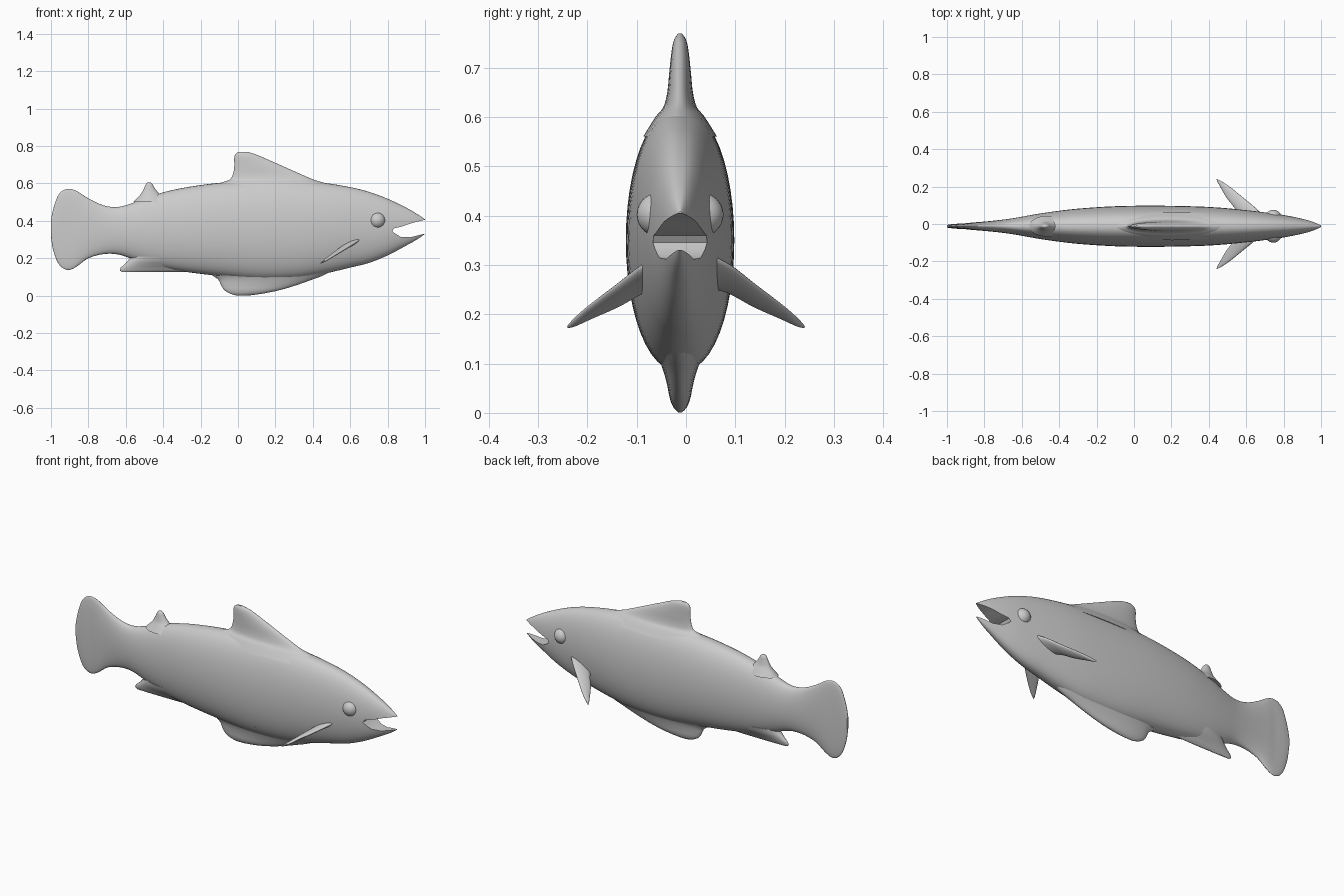
import bpy, bmesh, math
from mathutils import Vector

cube = bpy.data.objects.get("Cube")
if cube:
    bpy.data.objects.remove(cube)

grey = bpy.data.materials.new("Fish grey")
grey.use_nodes = True
grey.diffuse_color = (0.6, 0.6, 0.6, 1)
grey.node_tree.nodes["Principled BSDF"].inputs["Base Color"].default_value = grey.diffuse_color

MID = -0.012  # centre plane of the body


def spline(rows, steps):
    """Smoothly interpolate a list of equal-length tuples."""
    out = []
    for i in range(len(rows) - 1):
        a, b, c, d = (rows[max(0, min(len(rows) - 1, k))] for k in range(i - 1, i + 3))
        for s in range(steps):
            t = s / steps
            out.append([q + t * ((r - p) / 2 + t * ((p - 2.5 * q + 2 * r - e / 2)
                        + t * (1.5 * (q - r) + (e - p) / 2)))
                        for p, q, r, e in zip(a, b, c, d)])
    return out + [list(rows[-1])]


def finish(name, bm, angle=50):
    bmesh.ops.recalc_face_normals(bm, faces=bm.faces[:])
    mesh = bpy.data.meshes.new(name)
    bm.to_mesh(mesh)
    bm.free()
    mesh.materials.append(grey)
    ob = bpy.data.objects.new(name, mesh)
    bpy.context.collection.objects.link(ob)
    smooth(ob, angle)
    return ob


def smooth(ob, angle):
    bpy.ops.object.select_all(action='DESELECT')
    ob.select_set(True)
    bpy.context.view_layer.objects.active = ob
    bpy.ops.object.shade_smooth_by_angle(angle=math.radians(angle))


def loft(name, sections, sides=32, power=1.0):
    """Skin rounded rings, each given as centre, long half-axis, short half-axis."""
    bm = bmesh.new()
    rings = []
    for centre, long, short in sections:
        ring = []
        for k in range(sides):
            a = math.tau * k / sides
            c, s = math.cos(a), math.sin(a)
            ring.append(bm.verts.new(centre + long * c
                                     + short * math.copysign(abs(s) ** power, s)))
        rings.append(ring)
    for r0, r1 in zip(rings, rings[1:]):
        for k in range(sides):
            j = (k + 1) % sides
            bm.faces.new((r0[k], r0[j], r1[j], r1[k]))
    bm.faces.new(rings[0])
    bm.faces.new(rings[-1])
    return finish(name, bm)


# Body and tail: x, top, bottom, half width
body_rows = [
    (-1.0, .40, .32, .007), (-.99, .455, .25, .009), (-.965, .53, .18, .012),
    (-.935, .563, .146, .014), (-.9, .571, .138, .016), (-.86, .558, .157, .02),
    (-.8, .52, .2, .025), (-.72, .483, .222, .033), (-.64, .474, .22, .044),
    (-.55, .5, .19, .06), (-.45, .538, .158, .076), (-.3, .575, .13, .094),
    (-.1, .603, .105, .107), (.1, .615, .085, .11), (.3, .615, .09, .107),
    (.45, .604, .115, .1), (.6, .58, .15, .086), (.7, .555, .175, .074),
    (.8, .518, .215, .06), (.9, .47, .268, .04), (.96, .435, .302, .024),
    (1.0, .408, .33, .008)]
body = loft("body", [(Vector((x, MID, (t + b) / 2)), Vector((0, 0, (t - b) / 2)),
                      Vector((0, max(w, .004), 0))) for x, t, b, w in spline(body_rows, 4)],
            sides=48, power=.9)

# Open mouth cut through the snout
mouth = [(1.06, .415), (.99, .403), (.93, .388), (.87, .368), (.835, .36), (.825, .345),
         (.84, .332), (.87, .314), (.92, .312), (.99, .329), (1.06, .34)]
bm = bmesh.new()
face = bm.faces.new([bm.verts.new((x, -.3, z)) for x, z in mouth])
ext = bmesh.ops.extrude_face_region(bm, geom=[face])["geom"]
bmesh.ops.translate(bm, vec=(0, .6, 0), verts=[v for v in ext if isinstance(v, bmesh.types.BMVert)])
cutter = finish("mouth_cutter", bm)
cutter.hide_render = True
cutter.hide_set(True)
cut = body.modifiers.new("Mouth", 'BOOLEAN')
cut.operation = 'DIFFERENCE'
cut.solver = 'EXACT'
cut.object = cutter
bpy.context.view_layer.objects.active = body
bpy.ops.object.modifier_apply(modifier=cut.name)
bpy.data.objects.remove(cutter)
smooth(body, 40)


def upright_fin(name, rows):
    """Fin stacked from level slices: z, rear x, front x, half thickness."""
    loft(name, [(Vector(((r + f) / 2, MID, z)), Vector(((f - r) / 2, 0, 0)), Vector((0, w, 0)))
                for z, r, f, w in spline(rows, 4)])


upright_fin("dorsal_fin", [
    (.56, -.17, .58, .075), (.6, -.1, .47, .05), (.62, -.045, .405, .034),
    (.65, -.027, .335, .026), (.69, -.02, .245, .022), (.735, -.02, .143, .017),
    (.757, -.013, .09, .012), (.769, .005, .045, .004)])
upright_fin("adipose_fin", [
    (.5, -.56, -.37, .055), (.53, -.53, -.4, .036), (.55, -.515, -.425, .024),
    (.575, -.502, -.445, .017), (.595, -.493, -.457, .012), (.605, -.485, -.468, .004)])
upright_fin("belly_fin", [
    (.15, -.2, .53, .075), (.11, -.14, .46, .045), (.085, -.105, .395, .034),
    (.055, -.09, .31, .026), (.03, -.073, .225, .021), (.012, -.045, .14, .014),
    (.001, -.01, .06, .004)])
upright_fin("anal_fin", [
    (.21, -.57, -.2, .06), (.185, -.59, -.15, .05), (.165, -.61, -.12, .036),
    (.15, -.627, -.12, .024), (.136, -.632, -.15, .014), (.126, -.62, -.3, .004)])

# Paired parts: swept pectoral fins and domed eyes
for side, label in ((1, "left"), (-1, "right")):
    # centre x, y, z, half chord, half thickness
    rows = [(.62, .05, .287, .07, .018), (.59, .09, .27, .062, .014),
            (.54, .14, .237, .05, .011), (.49, .195, .204, .03, .008),
            (.46, .225, .184, .015, .006), (.443, .24, .174, .003, .002)]
    loft(label + "_pectoral_fin",
         [(Vector((x, y * side, z)), Vector((.9, 0, .42)) * c, Vector((-.25, side * .4, .88)) * h)
          for x, y, z, c, h in spline(rows, 4)], sides=20)

    bm = bmesh.new()
    bmesh.ops.create_uvsphere(bm, u_segments=24, v_segments=16, radius=.044)
    bmesh.ops.translate(bm, vec=(.745, MID + side * .044, .402), verts=bm.verts[:])
    finish(label + "_eye", bm)
